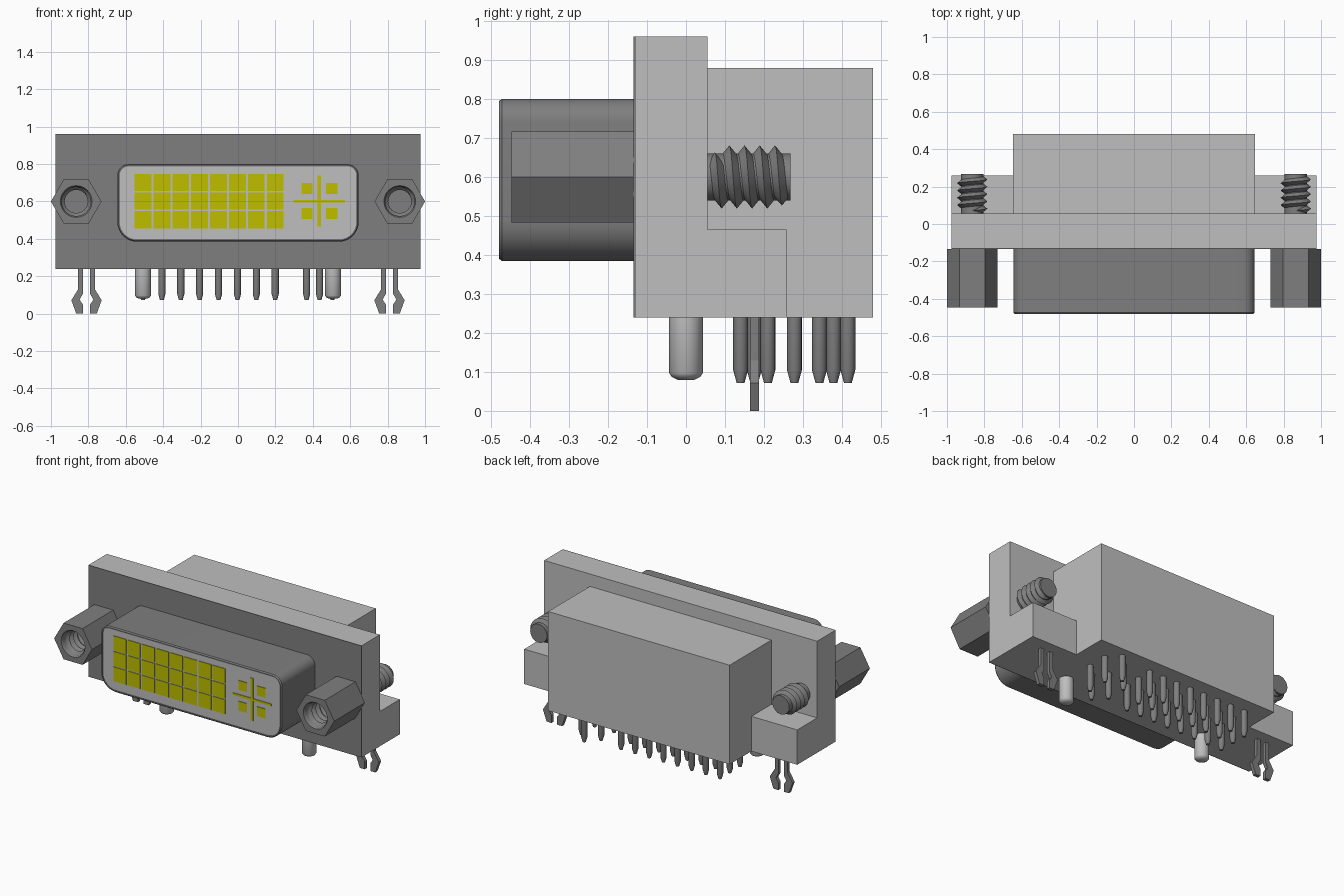
import bpy, bmesh, math
from mathutils import Vector

cube = bpy.data.objects.get("Cube")
if cube:
    bpy.data.objects.remove(cube, do_unlink=True)


def material(name, rgb):
    m = bpy.data.materials.new(name)
    m.use_nodes = True
    m.diffuse_color = (*rgb, 1)
    m.node_tree.nodes["Principled BSDF"].inputs["Base Color"].default_value = (*rgb, 1)
    return m


LIGHT = material("light grey plastic", (0.52, 0.52, 0.52))
METAL = material("dark grey metal", (0.212, 0.212, 0.212))
GOLD = material("yellow contact", (0.52, 0.52, 0.0))


def finish(name, bm, mat, smooth=False):
    bmesh.ops.recalc_face_normals(bm, faces=bm.faces)
    me = bpy.data.meshes.new(name)
    bm.to_mesh(me)
    bm.free()
    me.materials.append(mat)
    ob = bpy.data.objects.new(name, me)
    bpy.context.scene.collection.objects.link(ob)
    if smooth:
        bpy.ops.object.select_all(action='DESELECT')
        ob.select_set(True)
        bpy.context.view_layer.objects.active = ob
        bpy.ops.object.shade_smooth_by_angle(angle=math.radians(35))
    return ob


def boxes(name, extents, mat):
    """One object made of boxes given as (x0, x1, y0, y1, z0, z1)."""
    bm = bmesh.new()
    for x0, x1, y0, y1, z0, z1 in extents:
        vs = bmesh.ops.create_cube(bm, size=1)["verts"]
        for v in vs:
            v.co = Vector(((x0 + x1) / 2 + v.co.x * (x1 - x0),
                           (y0 + y1) / 2 + v.co.y * (y1 - y0),
                           (z0 + z1) / 2 + v.co.z * (z1 - z0)))
    return finish(name, bm, mat)


def loft(name, loops, mat, smooth=True, closed=False):
    """Skin equal-length loops; cap the ends, or join last to first."""
    bm = bmesh.new()
    rings = [[bm.verts.new(p) for p in loop] for loop in loops]
    n = len(rings[0])
    pairs = list(zip(rings, rings[1:]))
    if closed:
        pairs.append((rings[-1], rings[0]))
    else:
        bm.faces.new(rings[0])
        bm.faces.new(rings[-1])
    for a, b in pairs:
        for i in range(n):
            j = (i + 1) % n
            bm.faces.new((a[i], a[j], b[j], b[i]))
    return finish(name, bm, mat, smooth)


def ring_y(cx, cz, r, y, n=24):
    return [(cx + r * math.cos(2 * math.pi * i / n), y,
             cz + r * math.sin(2 * math.pi * i / n)) for i in range(n)]


def ring_z(cx, cy, r, z, n=16):
    return [(cx + r * math.cos(2 * math.pi * i / n),
             cy + r * math.sin(2 * math.pi * i / n), z) for i in range(n)]


def hex_y(cx, cz, r, y, per_side=4):
    corners = [Vector((cx + r * math.cos(math.pi * k / 3), y,
                       cz + r * math.sin(math.pi * k / 3))) for k in range(6)]
    return [corners[k].lerp(corners[(k + 1) % 6], s / per_side)
            for k in range(6) for s in range(per_side)]


def shell_loop(inset, y):
    """Rounded outline with larger radii on the lower corners."""
    pts = []
    for sx, sz, r, a0 in ((1, 1, .06, 0), (-1, 1, .06, 90),
                          (-1, -1, .105, 180), (1, -1, .105, 270)):
        cx = sx * (.645 - r)
        cz = .80 - r if sz > 0 else .385 + r
        for k in range(9):
            a = math.radians(a0 + 90 * k / 8)
            pts.append((cx + (r - inset) * math.cos(a), y,
                        cz + (r - inset) * math.sin(a)))
    return pts


def thread(name, cx, cz, y0, turns, pitch, root, crest, mat):
    """Right-handed helical ridge that fades out at both ends."""
    steps = 24
    total = int(turns * steps)
    sections = []
    for i in range(total + 1):
        a = 2 * math.pi * i / steps
        fade = max(.02, min(1, i / 4, (total - i) / 4))
        yc = y0 + pitch * i / steps
        sections.append([(cx + r * math.sin(a), yc + dy, cz + r * math.cos(a))
                         for r, dy in ((root, -.46 * pitch * fade),
                                       (root + (crest - root) * fade, 0),
                                       (root, .46 * pitch * fade))])
    return loft(name, sections, mat)


# Housing: face block, rear block and two feet
boxes("housing", [(-.975, .975, -.128, .055, .24, .96),
                  (-.648, .648, .055, .48, .24, .88),
                  (-.975, -.648, .055, .258, .24, .465),
                  (.648, .975, .055, .258, .24, .465)], LIGHT)
boxes("front_plate", [(-.975, .975, -.134, -.128, .24, .96)], METAL)

# Socket shell and its insulating core
loft("socket_shell", [shell_loop(0, -.134), shell_loop(0, -.472),
                      shell_loop(.006, -.48), shell_loop(.013, -.48),
                      shell_loop(.013, -.134)], METAL, closed=True)
loft("socket_core", [shell_loop(.013, -.134), shell_loop(.013, -.476)], LIGHT)

# Contact pads: main grid, cross blade and four corner pads
PAD_Y = (-.480, -.476)
pads = []
for col in range(8):
    for row in range(3):
        x, z = -.508 + .101 * col, .502 + .1 * row
        pads.append((x - .045, x + .045, *PAD_Y, z - .046, z + .046))
boxes("grid_contacts", pads, GOLD)
CX, CZ = .435, .602
boxes("corner_contacts", [(CX + sx * .066 - .03, CX + sx * .066 + .03, *PAD_Y,
                           CZ + sz * .067 - .03, CZ + sz * .067 + .03)
                          for sx in (-1, 1) for sz in (-1, 1)], GOLD)
boxes("cross_contact", [(CX - .01, CX + .01, *PAD_Y, CZ - .137, CZ + .137),
                        (CX - .137, CX - .01, *PAD_Y, CZ - .007, CZ + .007),
                        (CX + .01, CX + .137, *PAD_Y, CZ - .007, CZ + .007)], GOLD)

for side, s in (("right", -1), ("left", 1)):
    x, z = s * .865, .6
    # Hexagonal standoff with threaded bore
    loft(side + "_standoff", [hex_y(x, z, .135, -.134), hex_y(x, z, .135, -.447),
                              ring_y(x, z, .085, -.447), ring_y(x, z, .078, -.437),
                              ring_y(x, z, .078, -.22)], METAL)
    thread(side + "_bore_thread", x, z, -.42, 4.5, .039, .079, .062, METAL)
    # Rear screw
    loft(side + "_screw_core", [ring_y(x, z, .06, .05), ring_y(x, z, .06, .268)], METAL)
    thread(side + "_screw_thread", x, z, .072, 4.6, .039, .059, .081, METAL)
    # Locating post
    px = s * .508
    loft(side + "_post", [ring_z(px, 0, r, h, 24) for r, h in
                          ((.043, .245), (.043, .097), (.036, .087), (.022, .08))], LIGHT)
    # Two-pronged board clip
    for prong, d in (("inner", -s), ("outer", s)):
        outline = [(.02, .245), (.045, .245), (.045, .13), (.081, .072),
                   (.055, 0), (.02, 0), (.02, .05), (.037, .075), (.02, .105)]
        loft(f"{side}_clip_{prong}", [[(s * .81 + d * u, y, h) for u, h in outline]
                                      for y in (.164, .187)], METAL, smooth=False)

# Solder pins: three rows of eight, then the analogue group
spots = [(-.508 + .101 * c, y) for y in (.175, .278, .378) for c in range(8)]
spots += [(px, y) for px in (.367, .505) for y in (.21, .342)]
spots += [(.436, .14), (.436, .415)]
for i, (px, py) in enumerate(spots):
    loft(f"pin_{i + 1}", [ring_z(px, py, r, h) for r, h in
                          ((.019, .245), (.019, .105), (.01, .072))], METAL)
